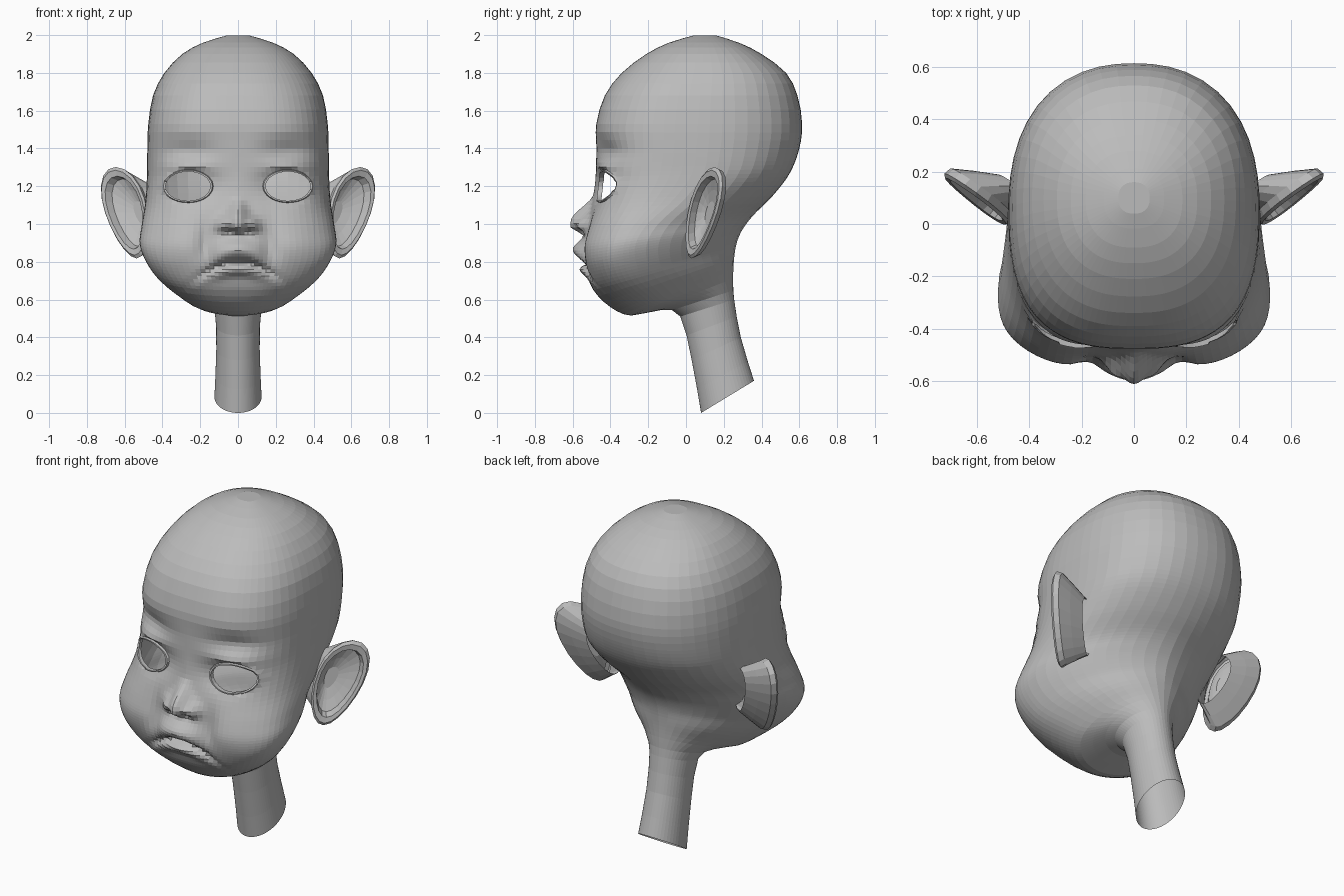
import bpy, bmesh
from math import sin, cos, pi, exp, hypot
from mathutils import Vector

cube = bpy.data.objects.get("Cube")
if cube:
    bpy.data.objects.remove(cube)

skin = bpy.data.materials.new("grey_skin")
skin.use_nodes = True
GREY = (0.5, 0.5, 0.5, 1)
skin.diffuse_color = GREY
skin.node_tree.nodes["Principled BSDF"].inputs["Base Color"].default_value = GREY


def finish(bm, name):
    bmesh.ops.recalc_face_normals(bm, faces=bm.faces)
    mesh = bpy.data.meshes.new(name)
    bm.to_mesh(mesh)
    bm.free()
    mesh.materials.append(skin)
    obj = bpy.data.objects.new(name, mesh)
    bpy.context.collection.objects.link(obj)
    return obj


def loft(bm, rings):
    """Skin a list of closed rings with quads."""
    rows = [[bm.verts.new(p) for p in ring] for ring in rings]
    for a, b in zip(rows, rows[1:]):
        for i in range(len(a)):
            j = (i + 1) % len(a)
            bm.faces.new((a[i], a[j], b[j], b[i]))
    return rows


# Head sections: front y, front z, back y, back z, half width, widest point
SECTIONS = [
    (.08, 0, .36, .17, .125, .5),
    (.03, .28, .29, .4, .115, .5),
    (-.03, .51, .255, .6, .125, .5),
    (-.13, .545, .25, .68, .18, .42),
    (-.29, .515, .25, .74, .25, .38),
    (-.4, .56, .253, .8, .335, .38),
    (-.49, .65, .26, .86, .425, .35),
    (-.53, .76, .275, .92, .49, .33),
    (-.54, .86, .305, .98, .52, .33),
    (-.525, .96, .36, 1.05, .51, .36),
    (-.5, 1.1, .46, 1.15, .49, .45),
    (-.48, 1.25, .55, 1.27, .482, .5),
    (-.475, 1.4, .6, 1.4, .48, .5),
    (-.475, 1.53, .615, 1.53, .475, .5),
    (-.43, 1.68, .59, 1.68, .45, .5),
    (-.34, 1.8, .53, 1.8, .39, .5),
    (-.21, 1.9, .4, 1.9, .295, .5),
    (-.09, 1.96, .28, 1.96, .185, .5),
    (.04, 1.998, .16, 1.998, .06, .5),
]
SEGMENTS = 72


def spline(a, b, c, d, t):
    return tuple(q + t / 2 * (r - p + t * (2 * p - 5 * q + 4 * r - s + t * (3 * (q - r) + s - p)))
                 for p, q, r, s in zip(a, b, c, d))


def bump(x, z, cx, cz, sx, sz):
    return exp(-((x - cx) / sx) ** 2 - ((z - cz) / sz) ** 2)


def ramp(v, a, b):
    t = min(1, max(0, (v - a) / (b - a)))
    return t * t * (3 - 2 * t)


def relief(x, z):
    """How far the face stands forward of the plain sections."""
    x = abs(x)
    arch = z + 1.8 * x * x
    # Upturned nose with wings and nostrils
    width = .035 + .03 * ramp(z, 1.12, 1)
    out = .095 * ramp(z, 1.16, 1.02) * ramp(z, .93, .99) * exp(-(x / width) ** 2)
    out += .04 * bump(x, z, .08, .995, .035, .035)
    out -= .03 * bump(x, z, .045, .965, .025, .02)
    # Lips and the line between them
    out += .06 * bump(x, arch, 0, .865, .13, .055)
    out -= .045 * bump(x, arch, 0, .798, .17, .016)
    out += .035 * bump(x, arch, 0, .755, .13, .028)
    # Crease beside the mouth, full cheeks
    out -= .025 * bump(x, z, .17, .88, .045, .13)
    out += .015 * bump(x, z, .3, .9, .12, .12)
    # Brow hollow, eye socket and upper lid
    out -= .035 * bump(x, z, .27, 1.39, .14, .06)
    out -= .045 * bump(x, z, .21, 1.2, .12, .09)
    out += .022 * bump(x, z, .27, 1.3, .12, .04)
    return out


def section(yf, zf, yb, zb, w, m):
    power = 2 + .8 * ramp(zf, .5, .8) - .4 * ramp(zf, 1.5, 1.9)
    rear = 2 - .25 * ramp(zf, .5, .7) + .55 * ramp(zf, .9, 1.3)
    points = []
    for i in range(SEGMENTS):
        u = 2 * pi * i / SEGMENTS
        a = u - .62 * sin(u)
        s, c = sin(a), cos(a)
        p = power if c > 0 else rear
        r = (abs(s) ** p + abs(c) ** p) ** (-1 / p)
        f = m - m * c * r if c > 0 else m - (1 - m) * c * r
        x, y, z = w * s * r, yf + f * (yb - yf), zf + f * (zb - zf)
        if c > 0 and zf > .52:
            y -= relief(x, z) * ramp(c, .1, .5)
        points.append((x, y, z))
    return points


rings = []
last = len(SECTIONS) - 1
for k in range(last):
    keys = [SECTIONS[min(last, max(0, k + d))] for d in (-1, 0, 1, 2)]
    steps = 6 if 6 <= k <= 11 else 3 if k in (4, 5, 12) else 2
    for n in range(steps):
        rings.append(section(*spline(*keys, n / steps)))
rings.append(section(*SECTIONS[-1]))

bm = bmesh.new()
rows = loft(bm, rings)
bm.faces.new(rows[-1])

# Eye openings: remove the faces, fit the edge to an oval, then turn a lid rim
EYE_X, EYE_Z, EYE_W, EYE_H = .265, 1.2, .135, .088
for side in (1, -1):
    def oval(co):
        return hypot((co.x - side * EYE_X) / EYE_W, (co.z - EYE_Z) / EYE_H)

    def fit(edges, scale):
        verts = {v for e in edges for v in e.verts}
        for v in verts:
            k = scale / oval(v.co)
            v.co.x = side * EYE_X + (v.co.x - side * EYE_X) * k
            v.co.z = EYE_Z + (v.co.z - EYE_Z) * k
        return verts

    doomed = [f for f in bm.faces if f.calc_center_median().y < 0 and oval(f.calc_center_median()) < 1]
    bmesh.ops.delete(bm, geom=doomed, context='FACES')
    edges = [e for e in bm.edges if e.is_boundary and e.verts[0].co.z > .9]
    edges = [e for e in edges if e.verts[0].co.x * side > 0]
    # Even out the stepped edge so that it follows the socket
    rim = fit(edges, 1)
    for _ in range(4):
        for v in rim:
            near = [e.other_vert(v).co.y for e in v.link_edges if e in edges]
            v.co.y = (v.co.y + sum(near)) / (1 + len(near))
    for scale, push in ((.96, -.012), (.88, 0), (.88, .025)):
        new = bmesh.ops.extrude_edge_only(bm, edges=edges)["geom"]
        edges = [g for g in new if isinstance(g, bmesh.types.BMEdge)]
        for v in fit(edges, scale):
            v.co.y += push
finish(bm, "head")

# Ears: a shallow tilted cup, from the root behind, round the rim, to the hollow
CENTRE = Vector((.592, .09, 1.06))
ACROSS = Vector((.112, .075, 0))
UP = Vector((.055, .06, .242))
OUT = Vector((.56, -.83, 0))
# Ring scale, depth along the facing direction, shift in x
PROFILE = [(.6, -.045, -.13), (.78, -.04, -.06), (.95, -.03, 0), (1, 0, 0),
           (.93, .012, 0), (.8, .008, 0), (.74, -.025, -.01), (.5, -.035, -.03), (.25, -.04, -.05)]
for side, name in ((1, "left_ear"), (-1, "right_ear")):
    rings = []
    for scale, depth, shift in PROFILE:
        ring = []
        for i in range(20):
            a = 2 * pi * i / 20
            # The lobe is narrower than the top
            wide = scale * (1 + .2 * sin(a))
            p = CENTRE + ACROSS * wide * cos(a) + UP * scale * sin(a) + OUT * depth
            ring.append((side * (p.x + shift), p.y, p.z))
        rings.append(ring)
    bm = bmesh.new()
    rows = loft(bm, rings)
    bm.faces.new(rows[-1])
    finish(bm, name)
